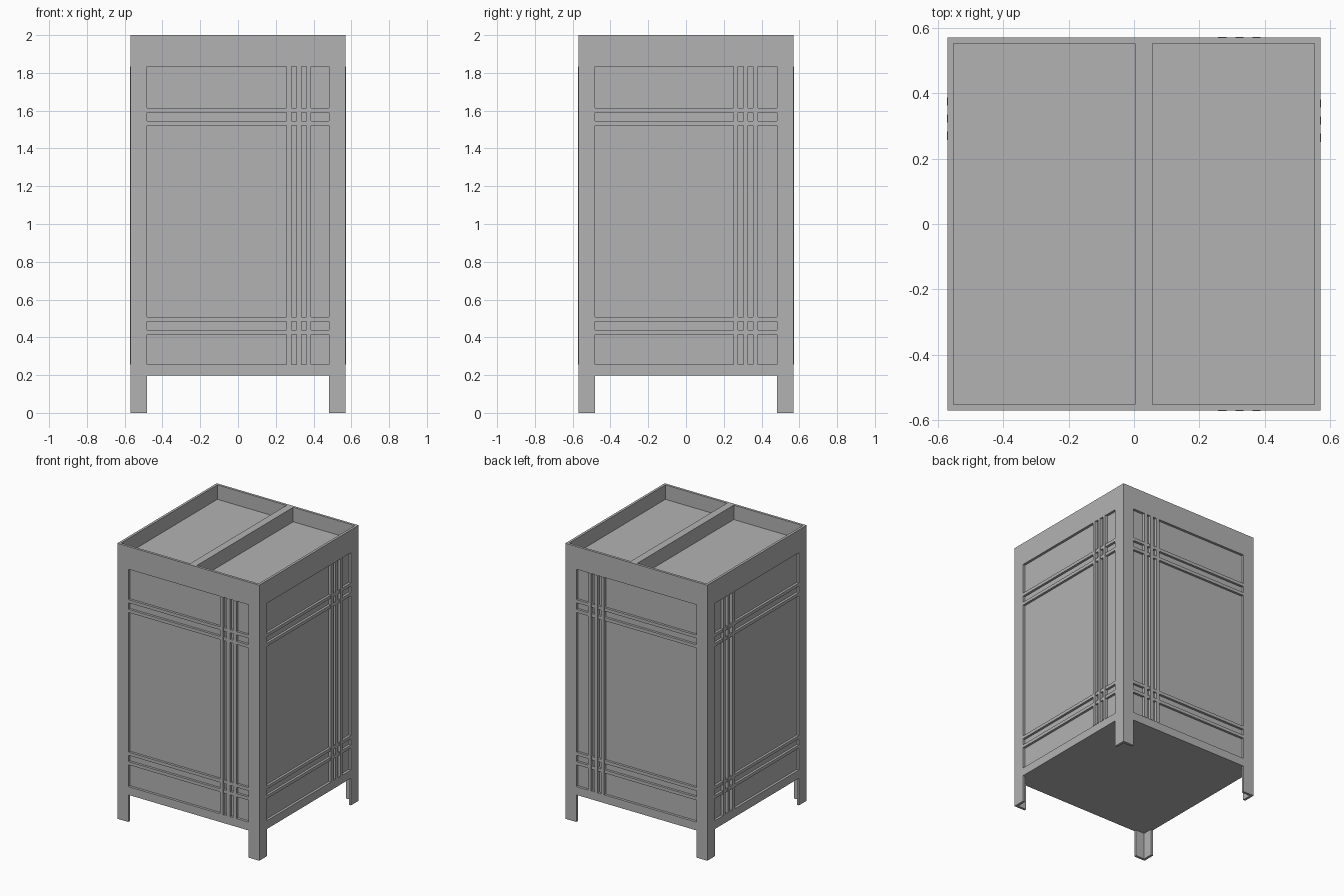
import bpy
from math import pi
from mathutils import Matrix

cube = bpy.data.objects.get("Cube")
if cube:
    bpy.data.objects.remove(cube, do_unlink=True)

HALF = 0.57       # half width of the cabinet
WALL = 0.018      # frame thickness
INNER = HALF - WALL
OPEN = 0.482      # half width of the frame openings
FLOOR, TRAY, TOP = 0.197, 1.895, 2.0
LOW, HIGH = 0.257, 1.835

gray = bpy.data.materials.new("plain gray")
gray.use_nodes = True
color = (0.45, 0.45, 0.45, 1)
gray.diffuse_color = color
gray.node_tree.nodes["Principled BSDF"].inputs["Base Color"].default_value = color


def box(name, x, y, z):
    """Box from (min, max) ranges along each axis."""
    bpy.ops.mesh.primitive_cube_add(size=1)
    ob = bpy.context.object
    ob.name = name
    ranges = (x, y, z)
    size = [b - a for a, b in ranges]
    mid = [(a + b) / 2 for a, b in ranges]
    ob.data.transform(Matrix.Translation(mid) @ Matrix.Diagonal((*size, 1)))
    ob.data.materials.append(gray)
    return ob


def cut(ob, x, y, z):
    cutter = box("cutter", x, y, z)
    cutter.hide_render = True
    mod = ob.modifiers.new("cut", "BOOLEAN")
    mod.operation, mod.solver, mod.object = "DIFFERENCE", "EXACT", cutter
    bpy.context.view_layer.objects.active = ob
    bpy.ops.object.modifier_apply(modifier=mod.name)
    bpy.data.objects.remove(cutter, do_unlink=True)


# Outer frame: hollow shell with a window and a leg gap through each side
full, inside, opening, through = (-HALF, HALF), (-INNER, INNER), (-OPEN, OPEN), (-1, 1)
frame = box("frame_with_legs", full, full, (0, TOP))
cut(frame, inside, inside, (-1, 3))
for span in ((LOW, HIGH), (-1, FLOOR)):
    cut(frame, opening, through, span)
    cut(frame, through, opening, span)

# Inner body: recessed panels, bottom and tray floor
box("inner_body", inside, inside, (FLOOR, TRAY))

# Divider between the two top trays
box("tray_divider", (0.003, 0.057), inside, (TRAY - 0.01, TOP))

# Lattice slats on every side; the upright slats stand slightly proud
uprights = (0.257, 0.310, 0.362)
rails = (0.415, 0.484, 1.521, 1.591)
bar = 0.023
sides = {"front": ("y", -1, 0), "back": ("y", 1, 0),
         "left": ("x", 1, -0.006), "right": ("x", -1, 0)}
for side, (axis, sign, shift) in sides.items():
    def slat(name, along, z, proud):
        depth = sorted((sign * (INNER - 0.005), sign * (HALF + proud)))
        x, y = (depth, along) if axis == "x" else (along, depth)
        box(name, x, y, z)

    for i, u in enumerate(uprights):
        slat(f"{side}_upright_slat_{i + 1}", (u + shift, u + shift + bar + 0.002),
             (LOW, HIGH), 0.002)
    for i, z in enumerate(rails):
        slat(f"{side}_cross_slat_{i + 1}", opening, (z, z + bar), -0.001)
